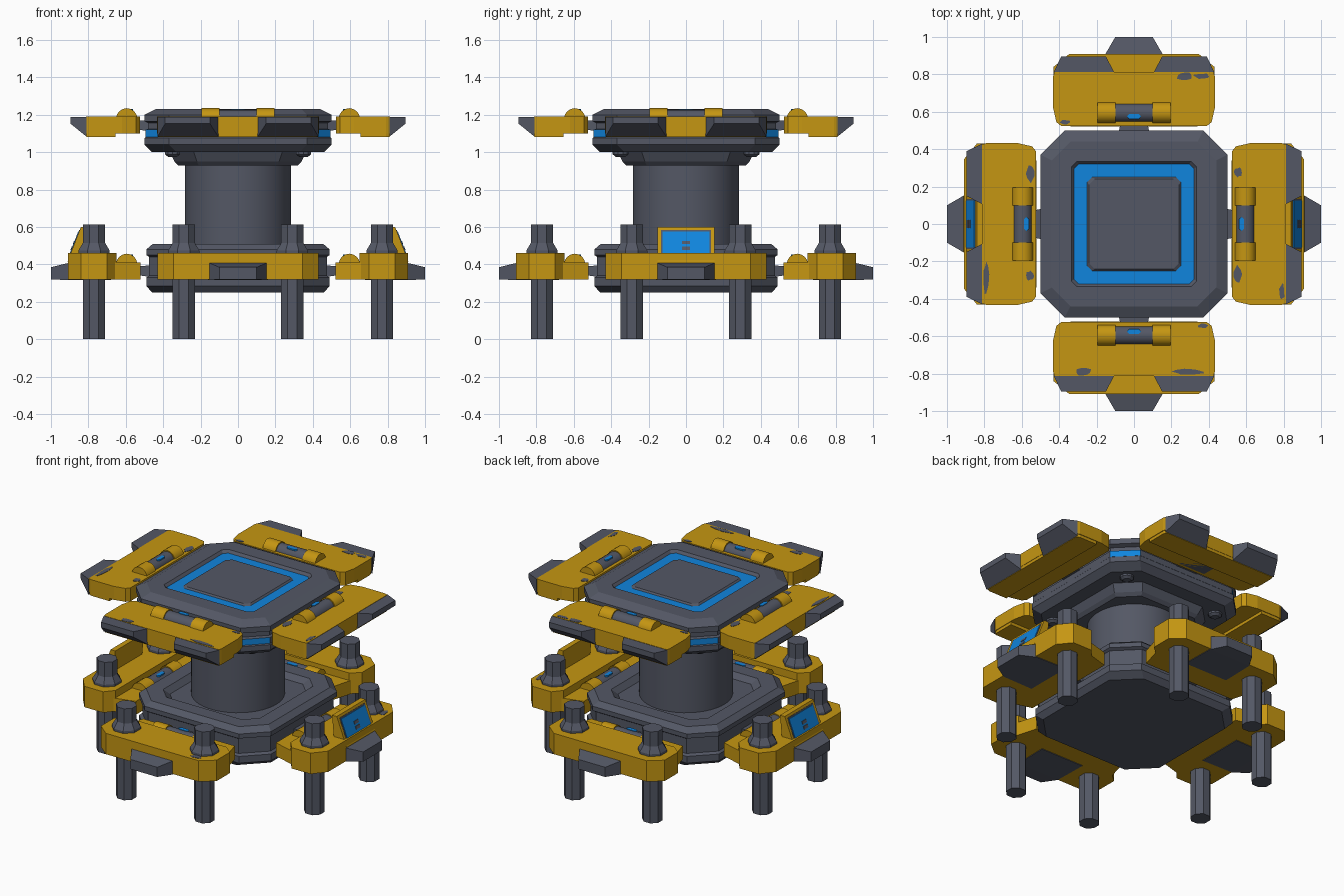
import bpy, bmesh, math, random
from mathutils import Matrix

if "Cube" in bpy.data.objects:
    bpy.data.objects.remove(bpy.data.objects["Cube"])

random.seed(4)


def material(name, rgb):
    m = bpy.data.materials.new(name)
    m.diffuse_color = (*rgb, 1)
    m.use_nodes = True
    m.node_tree.nodes["Principled BSDF"].inputs["Base Color"].default_value = m.diffuse_color
    return m


GREY = material("steel grey", (0.088, 0.097, 0.130))
YELLOW = material("worn yellow", (0.560, 0.305, 0.006))
BLUE = material("signal blue", (0.005, 0.235, 0.730))
PALETTE = [GREY, YELLOW, BLUE]
G, Y, B = 0, 1, 2
SIDES = ["right", "back", "left", "front"]


def finish(name, bm, smooth=False):
    bmesh.ops.recalc_face_normals(bm, faces=bm.faces)
    me = bpy.data.meshes.new(name)
    bm.to_mesh(me)
    bm.free()
    for m in PALETTE:
        me.materials.append(m)
    ob = bpy.data.objects.new(name, me)
    bpy.context.collection.objects.link(ob)
    if smooth:
        bpy.ops.object.select_all(action='DESELECT')
        ob.select_set(True)
        bpy.context.view_layer.objects.active = ob
        bpy.ops.object.shade_smooth_by_angle(angle=math.radians(40))
    return ob


def loft(name, rings, mats, smooth=False):
    """Skin rings of 3D points; mats is one index or one per band, caps follow the end bands."""
    if isinstance(mats, int):
        mats = [mats] * (len(rings) - 1)
    bm = bmesh.new()
    vs = [[bm.verts.new(p) for p in r] for r in rings]
    n = len(rings[0])
    for k, (a, b) in enumerate(zip(vs, vs[1:])):
        for i in range(n):
            j = (i + 1) % n
            bm.faces.new((a[i], a[j], b[j], b[i])).material_index = mats[k]
    bm.faces.new(vs[0][::-1]).material_index = mats[0]
    bm.faces.new(vs[-1]).material_index = mats[-1]
    return finish(name, bm, smooth)


def octa(h, c, z):
    d = h - c
    return [(h, -d, z), (h, d, z), (d, h, z), (-d, h, z),
            (-h, d, z), (-h, -d, z), (-d, -h, z), (d, -h, z)]


def circle(r, n, z, x=0, y=0):
    return [(x + r * math.cos(math.tau * (i + .5) / n),
             y + r * math.sin(math.tau * (i + .5) / n), z) for i in range(n)]


def plan(name, pts, z0, z1, mat):
    return loft(name, [[(u, v, z) for u, v in pts] for z in (z0, z1)], mat)


def side(name, pts, v0, v1, mat):
    return loft(name, [[(u, v, z) for u, z in pts] for v in (v0, v1)], mat)


def section(u, v0, v1, z0, z1):
    return [(u, v0, z0), (u, v1, z0), (u, v1, z1), (u, v0, z1)]


def mirrored(half):
    return half + [(u, -v) for u, v in reversed(half)]


def around(ob, turns=(0, 1, 2, 3)):
    """Repeat a part modelled on the right side around the centre."""
    base = ob.name
    for k in turns:
        c = ob if k == turns[0] else ob.copy()
        if c is not ob:
            bpy.context.collection.objects.link(c)
        c.name = f"{base}_{SIDES[k]}"
        c.matrix_world = Matrix.Rotation(k * math.pi / 2, 4, 'Z')


# Base slab with a sunken well around the column
loft("base_slab", [octa(.46, .15, .25), octa(.49, .14, .285), octa(.49, .14, .33),
                   octa(.475, .14, .34), octa(.475, .14, .44), octa(.49, .14, .45),
                   octa(.49, .14, .48), octa(.455, .13, .51), octa(.36, .08, .51),
                   octa(.33, .08, .475)], G)

# Column and collar
loft("column", [circle(.285, 40, .46), circle(.285, 40, 1.0)], G, True)
loft("column_collar", [octa(.32, .11, .93), octa(.34, .12, .95), octa(.37, .13, 1.01)], G)

# Top slab: blue square ring in a shallow recess, blue corner stripes
top = loft("top_slab", [octa(.46, .13, 1.0), octa(.5, .13, 1.04), octa(.5, .13, 1.075),
                        octa(.495, .13, 1.08), octa(.495, .13, 1.12), octa(.48, .13, 1.125),
                        octa(.48, .13, 1.155), octa(.5, .13, 1.165), octa(.5, .13, 1.2),
                        octa(.44, .10, 1.23), octa(.335, .03, 1.23), octa(.32, .025, 1.213),
                        octa(.25, .025, 1.213), octa(.24, .03, 1.223)],
           [G, G, G, B, G, G, G, G, G, G, G, B, G])
for p in top.data.polygons:
    if p.material_index == B and p.center.z < 1.15 and min(abs(p.normal.x), abs(p.normal.y)) < .3:
        p.material_index = G

# Bolts under the top slab
for i, (sx, sy) in enumerate([(1, 1), (-1, 1), (-1, -1), (1, -1)]):
    loft(f"slab_bolt_{i + 1}", [circle(r, 10, z, .35 * sx, .35 * sy)
                               for r, z in ((.025, .975), (.042, .988), (.045, 1.02))], G)


def hinge(name, z, low):
    """Yellow knuckles either side of a grey barrel, with a light and a link rod."""
    def ring(v, r):
        arc = [(.595 + r * math.cos(math.pi * i / 8), v, z + r * math.sin(math.pi * i / 8))
               for i in range(9)]
        return arc + [(.595 - r, v, low), (.595 + r, v, low)]
    around(loft(name + "_hinge", [ring(-.195, .057), ring(-.1, .057), ring(-.1, .05),
                                  ring(.1, .05), ring(.1, .057), ring(.195, .057)],
                [Y, Y, G, Y, Y], True))
    around(plan(name + "_hinge_light", mirrored([(.562, .025), (.575, .04), (.588, .025)]),
                z + .043, z + .052, B))
    around(loft(name + "_link_rod", [section(.45, -.09, .09, z - .07, z - .005),
                                     section(.55, -.07, .07, z - .055, z - .01)], G))


# Upper arms: yellow plate, thinner at the hinge, with two grey tips
outline = mirrored([(.525, .39), (.545, .415), (.62, .432), (.79, .432), (.812, .425)])
around(plan("upper_arm", outline, 1.10, 1.19, Y))
around(plan("upper_arm_belly", mirrored([(.655, .428), (.79, .428), (.81, .42)]),
            1.08, 1.12, Y))
for s, nm in ((1, "a"), (-1, "b")):
    around(loft(f"upper_arm_tip_{nm}", [section(.81, .105 * s, .43 * s, 1.083, 1.188),
                                        section(.895, .15 * s, .39 * s, 1.152, 1.188)], G))
hinge("upper", 1.178, 1.10)

# Lower arms: outrigger bar carrying two legs, hinge plate and grey bumper
around(plan("lower_arm_bar", mirrored([(.65, .37), (.70, .43), (.84, .43), (.91, .345),
                                       (.91, .16)]), .32, .46, Y))
around(plan("lower_arm_plate", mirrored([(.52, .34), (.66, .38)]), .32, .41, Y))
around(loft("bumper", [section(.68, -.16, .16, .316, .40), section(.905, -.155, .155, .316, .408),
                       section(1.0, -.1, .1, .32, .385)], G))
hinge("lower", .40, .325)

# Legs with tapered sockets
for s, nm in ((1, "a"), (-1, "b")):
    y = .29 * s
    around(loft(f"leg_{nm}", [circle(.064, 8, 0, .77, y), circle(.064, 8, .614, .77, y)], G))
    around(loft(f"leg_socket_{nm}", [circle(r, 8, z, .77, y)
                                     for r, z in ((.09, .45), (.09, .475), (.064, .515))], G))

# Tilted display screens on the left and right arms


def slope(z, out):
    return .91 - .07 * (z - .42) / .18 + out


def screen_plate(name, y0, y1, z0, z1, out, mat):
    around(side(name, [(slope(z0, out), z0), (slope(z1, out), z1),
                       (slope(z1, -.004), z1), (slope(z0, -.004), z0)], y0, y1, mat), (0, 2))


around(side("screen_frame", [(.912, .415), (.84, .60), (.805, .60), (.82, .44)],
            -.152, .152, Y), (0, 2))
screen_plate("screen_border", -.133, .133, .432, .584, .002, G)
screen_plate("screen", -.125, .125, .44, .576, .005, B)
for i, z in enumerate((.487, .517)):
    screen_plate(f"screen_mark_{i + 1}", -.022, .022, z - .009, z + .009, .008, G)


# Worn paint: thin ragged grey patches
def chip(name, u, v, ru, rv, z, turns):
    pts = []
    for i in range(11):
        a, k = math.tau * i / 11, random.uniform(.65, 1.1)
        pts.append((u + ru * k * math.cos(a), v + rv * k * math.sin(a)))
    around(plan(name, pts, z - .004, z + .002, G), turns)


for i, (u, v, ru, rv, turns) in enumerate([
        (.792, .30, .018, .10, (2, 3)), (.792, -.27, .022, .05, (1, 3)),
        (.555, .275, .022, .03, (0, 2)), (.555, -.27, .022, .05, (0, 2)),
        (.79, -.36, .016, .05, (0, 1)), (.545, .37, .015, .03, (1, 3))]):
    chip(f"upper_paint_chip_{i + 1}", u, v, ru, rv, 1.19, turns)
chip("lower_paint_chip", .87, .30, .025, .04, .46, (0, 3))
